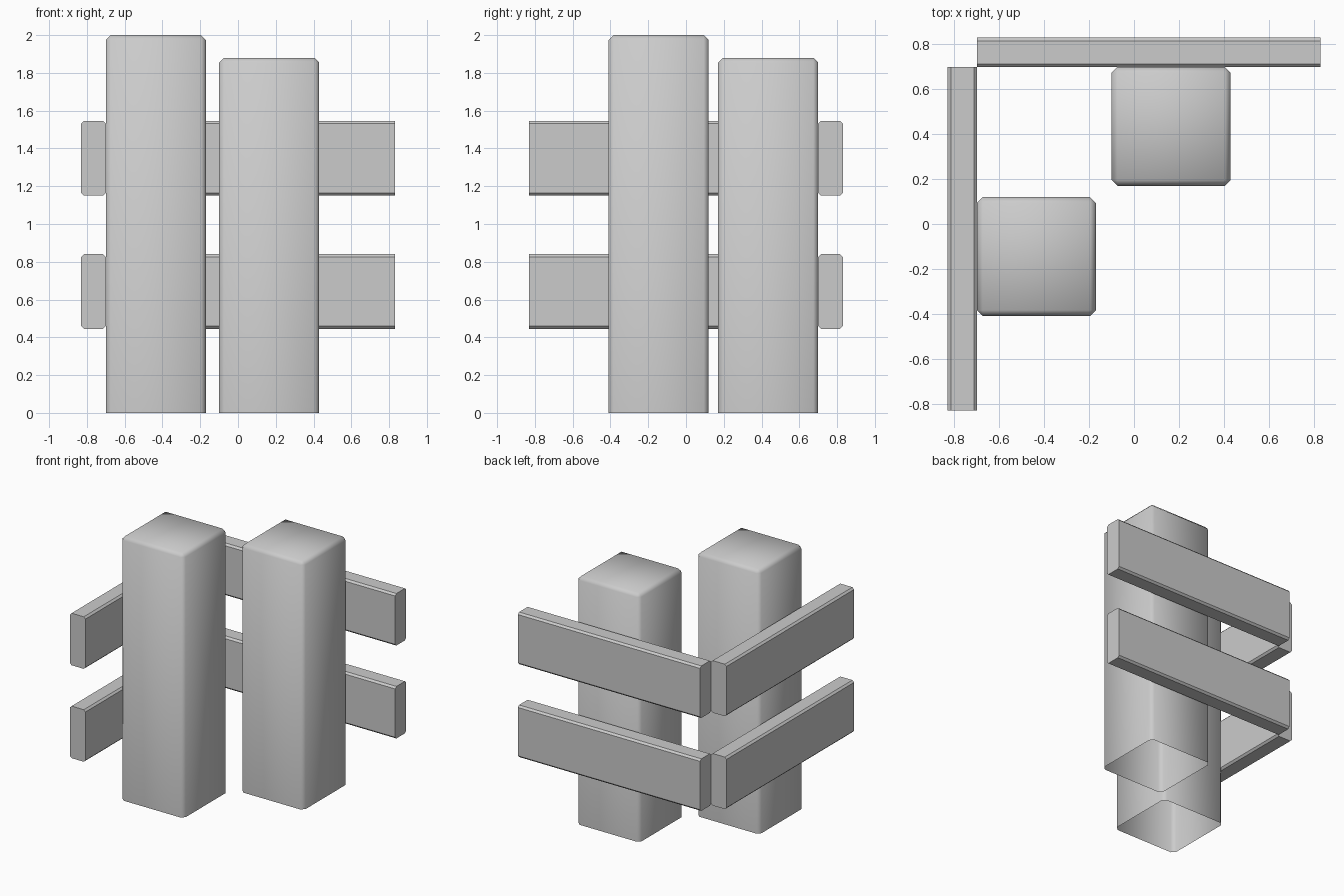
import bpy, bmesh

if "Cube" in bpy.data.objects:
    bpy.data.objects.remove(bpy.data.objects["Cube"])

grey = bpy.data.materials.new("plain grey")
grey.diffuse_color = (0.6, 0.6, 0.6, 1)
grey.use_nodes = True
grey.node_tree.nodes["Principled BSDF"].inputs["Base Color"].default_value = grey.diffuse_color


def block(name, lo, hi, bevel, pick, open_bottom=False, smooth=False):
    """Box between two corners; edges chosen by pick() are chamfered."""
    bm = bmesh.new()
    bmesh.ops.create_cube(bm, size=1)
    for v in bm.verts:
        v.co = [lo[i] if v.co[i] < 0 else hi[i] for i in range(3)]
    bm.normal_update()
    edges = [e for e in bm.edges if pick(e)]
    bmesh.ops.bevel(bm, geom=edges, offset=bevel, segments=1,
                    affect='EDGES', clamp_overlap=True)
    bm.normal_update()
    if open_bottom:
        under = [f for f in bm.faces if f.normal.z < -0.9]
        bmesh.ops.delete(bm, geom=under, context='FACES')
    me = bpy.data.meshes.new(name)
    bm.to_mesh(me)
    bm.free()
    me.materials.append(grey)
    ob = bpy.data.objects.new(name, me)
    bpy.context.collection.objects.link(ob)
    if smooth:
        bpy.ops.object.select_all(action='DESELECT')
        ob.select_set(True)
        bpy.context.view_layer.objects.active = ob
        bpy.ops.object.shade_smooth_by_angle(angle=1.0)
    return ob


def not_bottom(e):
    return max(v.co.z for v in e.verts) > 0.01


def along(axis):
    return lambda e: abs(e.verts[0].co[axis] - e.verts[1].co[axis]) > 0.5


# Posts: chamfered sides and top, open underneath
block("tall_post", (-0.70, -0.41, 0), (-0.17, 0.12, 2.0), 0.026, not_bottom, True, True)
block("short_post", (-0.10, 0.17, 0), (0.43, 0.70, 1.88), 0.026, not_bottom, True, True)

# Two levels of rails, meeting at the back left corner
for level, z in (("lower", 0.445), ("upper", 1.15)):
    block(level + "_back_rail", (-0.70, 0.70, z), (0.83, 0.83, z + 0.395), 0.014, along(0))
    block(level + "_left_rail", (-0.83, -0.83, z), (-0.70, 0.70, z + 0.395), 0.014, along(1))
